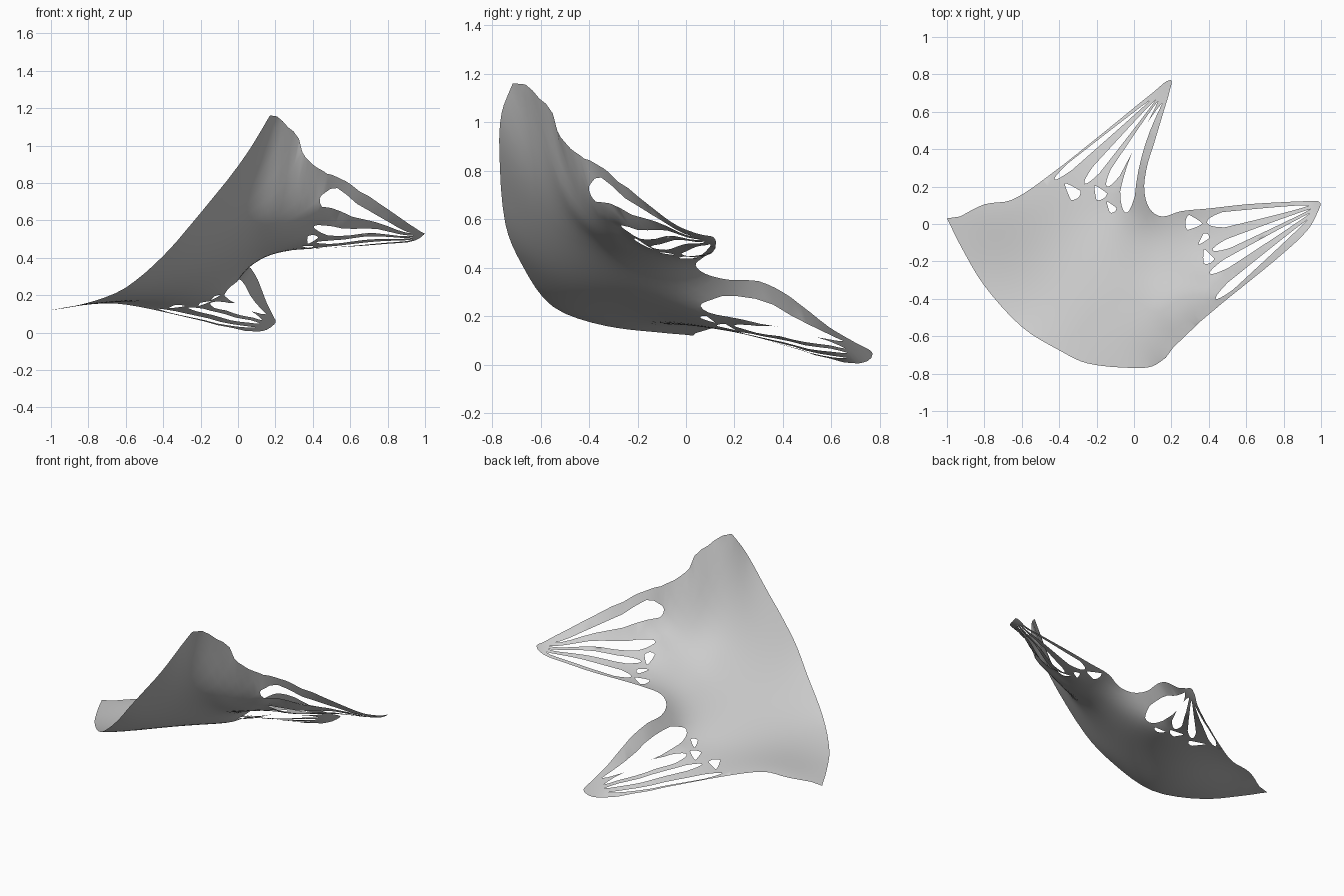
import bpy, math
from mathutils import Vector
from mathutils.geometry import delaunay_2d_cdt

if "Cube" in bpy.data.objects:
    bpy.data.objects.remove(bpy.data.objects["Cube"])

# Rim of the membrane: x, y (top view) and height
RIM = [(-1, .03, .12), (-.92, -.13, .135), (-.8, -.33, .16), (-.6, -.55, .24), (-.4, -.675, .41),
       (-.25, -.745, .58), (0, -.77, .89), (.1, -.76, 1.04), (.17, -.715, 1.16), (.21, -.66, 1.155),
       (.325, -.55, 1.04), (.345, -.53, .96), (.41, -.475, .89), (.5, -.4, .845), (.6, -.32, .795),
       (.8, -.155, .66), (.93, -.03, .57), (.985, .07, .535), (.995, .115, .525), (.94, .122, .49),
       (.8, .117, .475), (.6, .105, .46), (.4, .083, .45), (.25, .068, .44), (.15, .04, .41),
       (.085, .08, .375), (.055, .18, .35), (.068, .3, .345), (.107, .43, .28), (.155, .59, .155),
       (.19, .71, .085), (.195, .77, .045), (.11, .71, .005), (-.18, .475, .06), (-.44, .27, .12),
       (-.65, .13, .155), (-.8, .105, .15), (-.93, .04, .13)]
CORNERS = {0, 8, 9, 10, 11, 37}
# Inner height guides along the struts and across the hollow
GUIDES = [(-.05, .1, .225), (-.02, .28, .2), (.06, .52, .115), (-.13, .2, .165), (-.04, .42, .11),
          (.02, .42, .15), (-.15, .42, .085), (-.3, .2, .135),
          (.45, -.385, .695), (.41, -.285, .585), (.45, -.2, .52), (.46, -.1, .475),
          (.6, -.265, .67), (.7, -.165, .61), (.7, -.08, .54), (.7, 0, .495),
          (.3, -.4, .62), (.22, -.53, .79), (.1, -.4, .535), (.1, -.2, .42)]
# Openings: wide end, narrow end, half width, sideways bend
HOLES = [((-.425, .238), (.09, .665), .021, 0), ((-.265, .215), (.12, .67), .025, 0),
         ((-.145, .2), (.13, .66), .03, 0), ((-.045, .06), (.153, .65), .042, .042),
         ((-.3, .14), (-.37, .218), .036, 0), ((-.165, .135), (-.21, .205), .034, 0),
         ((-.105, .065), (-.145, .12), .022, 0),
         ((.39, .008), (.94, .1), .042, 0), ((.42, -.14), (.945, .08), .026, 0),
         ((.405, -.265), (.945, .06), .026, 0), ((.437, -.4), (.93, .025), .024, 0),
         ((.275, .01), (.365, .002), .042, 0), ((.395, -.055), (.345, -.11), .02, 0),
         ((.405, -.21), (.375, -.135), .032, 0)]


def solve(a, b):
    """Gaussian elimination with pivoting."""
    n = len(b)
    m = [r[:] + [v] for r, v in zip(a, b)]
    for i in range(n):
        p = max(range(i, n), key=lambda r: abs(m[r][i]))
        m[i], m[p] = m[p], m[i]
        for r in range(i + 1, n):
            f = m[r][i] / m[i][i]
            if f:
                m[r] = [u - f * v for u, v in zip(m[r], m[i])]
    x = [0] * n
    for i in reversed(range(n)):
        x[i] = (m[i][n] - sum(m[i][j] * x[j] for j in range(i + 1, n))) / m[i][i]
    return x


def smooth_loop(pts, steps=4):
    """Rounded closed curve that keeps the marked corners sharp."""
    out, n = [], len(pts)
    for i in range(n):
        a, b, c, d = (Vector(pts[(i + k) % n]) for k in (-1, 0, 1, 2))
        ln = (c - b).length
        t0 = c - b if i in CORNERS else (c - a).normalized() * ln
        t1 = c - b if (i + 1) % n in CORNERS else (d - b).normalized() * ln
        for s in range(steps):
            t = s / steps
            out.append(b * (2*t**3 - 3*t*t + 1) + t0 * (t**3 - 2*t*t + t)
                       + c * (3*t*t - 2*t**3) + t1 * (t**3 - t*t))
    return out


# Smooth height field (thin plate) through rim and guides
rim3 = smooth_loop(RIM)
CTRL = [tuple(p) for p in rim3[::2]] + GUIDES


def kernel(ax, ay, bx, by):
    d = (ax - bx) ** 2 + (ay - by) ** 2
    return d * math.log(d) if d > 1e-12 else 0


rows = [[kernel(p[0], p[1], q[0], q[1]) for q in CTRL] + [1, p[0], p[1]] for p in CTRL]
for i in range(len(CTRL)):
    rows[i][i] += 3e-4
rows += [[1] * len(CTRL) + [0] * 3] + [[p[k] for p in CTRL] + [0] * 3 for k in (0, 1)]
W = solve(rows, [p[2] for p in CTRL] + [0] * 3)


def height(x, y):
    s = W[-3] + W[-2] * x + W[-1] * y
    return max(0, s + sum(w * kernel(x, y, p[0], p[1]) for w, p in zip(W, CTRL)))


def teardrop(base, tip, w, bend):
    a, b = Vector(base), Vector(tip)
    d = b - a
    side = Vector((-d.y, d.x)).normalized()
    left, right = [], []
    for t in (.012, .04, .09, .16, .26, .38, .5, .62, .74, .85, .94):
        r = w * math.sqrt(min(t / .16, 1)) * (1 - t) ** .75 * 1.12
        c = a + d * t + side * bend * 4 * t * (1 - t)
        left.append(c + side * r)
        right.append(c - side * r)
    return [a] + right + [b] + left[::-1]


def inside(p, loop):
    hit = False
    for a, b in zip(loop, loop[1:] + loop[:1]):
        if (a.y > p.y) != (b.y > p.y) and p.x < (b.x - a.x) * (p.y - a.y) / (b.y - a.y) + a.x:
            hit = not hit
    return hit


rim = [p.to_2d() for p in rim3]
holes = [teardrop(*h) for h in HOLES]


def solid(p):
    return inside(p, rim) and not any(inside(p, h) for h in holes)


# Triangulate rim, openings and an inner grid
verts, edges = [], []
for loop in [rim] + holes:
    s, n = len(verts), len(loop)
    verts += loop
    edges += [(s + i, s + (i + 1) % n) for i in range(n)]
step = .04
for i in range(-25, 26):
    for j in range(-20, 21):
        p = Vector(((i + .5 * (j % 2)) * step, j * step))
        if solid(p) and min((p - v).length for v in verts[:len(edges)]) > .012:
            verts.append(p)
v2, _, tris, *_ = delaunay_2d_cdt(verts, edges, [], 0, 1e-5)
tris = [t for t in tris if solid((v2[t[0]] + v2[t[1]] + v2[t[2]]) / 3)]

# Fan-strutted membrane
mesh = bpy.data.meshes.new("membrane")
used = sorted({i for t in tris for i in t})
index = {v: k for k, v in enumerate(used)}
mesh.from_pydata([(v2[i].x, v2[i].y, height(v2[i].x, v2[i].y)) for i in used], [],
                 [[index[i] for i in t] for t in tris])
mesh.update()
mesh.polygons.foreach_set("use_smooth", [True] * len(mesh.polygons))
obj = bpy.data.objects.new("membrane", mesh)
bpy.context.collection.objects.link(obj)
